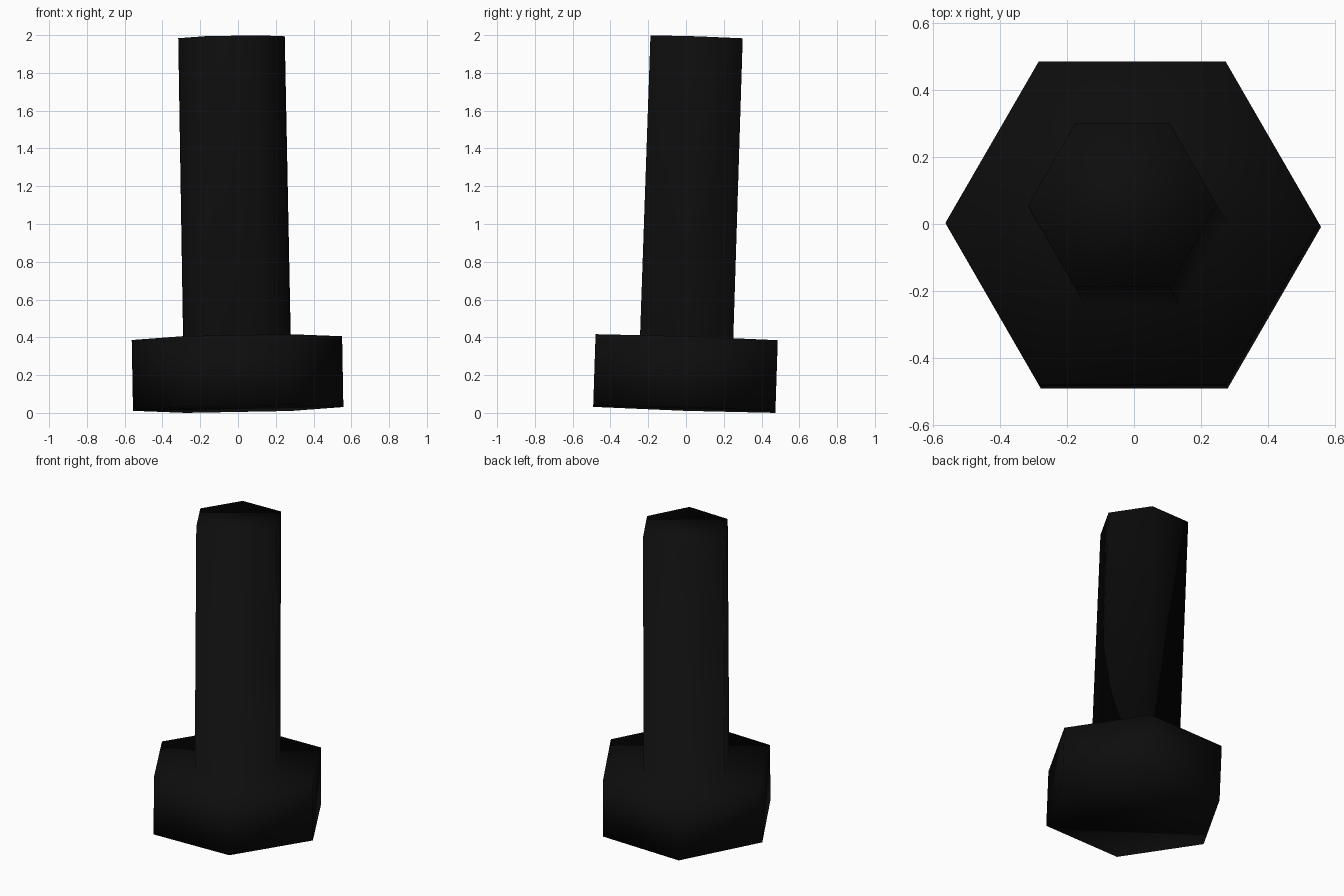
import bpy, math
from math import cos, sin, pi

if "Cube" in bpy.data.objects:
    bpy.data.objects.remove(bpy.data.objects["Cube"])

SIDES = 6
# (radius, height) along the bolt axis: head bottom, head top, shaft base, shaft end
PROFILE = [(0.557, 0.0), (0.557, 0.375), (0.285, 0.375), (0.282, 1.969)]

# Hexagonal head and shaft as one turned profile with capped ends
verts = [(r * cos(2 * pi * i / SIDES), r * sin(2 * pi * i / SIDES), z)
         for r, z in PROFILE for i in range(SIDES)]
faces = [tuple(reversed(range(SIDES)))]
for k in range(len(PROFILE) - 1):
    a, b = k * SIDES, (k + 1) * SIDES
    for i in range(SIDES):
        j = (i + 1) % SIDES
        faces.append((a + i, a + j, b + j, b + i))
top = (len(PROFILE) - 1) * SIDES
faces.append(tuple(range(top, top + SIDES)))

mesh = bpy.data.meshes.new("hex_bolt")
mesh.from_pydata(verts, [], faces)
mesh.polygons.foreach_set("use_smooth", [True] * len(faces))
bolt = bpy.data.objects.new("hex_bolt", mesh)
bpy.context.collection.objects.link(bolt)

# Slight lean of the whole bolt
bolt.rotation_euler = (-0.033, -0.018, 0)
bolt.location = (0.001, -0.009, 0.021)

# Black finish
mat = bpy.data.materials.new("black_metal")
mat.diffuse_color = (0.004, 0.004, 0.004, 1)
mat.use_nodes = True
mat.node_tree.nodes["Principled BSDF"].inputs["Base Color"].default_value = mat.diffuse_color
mesh.materials.append(mat)
